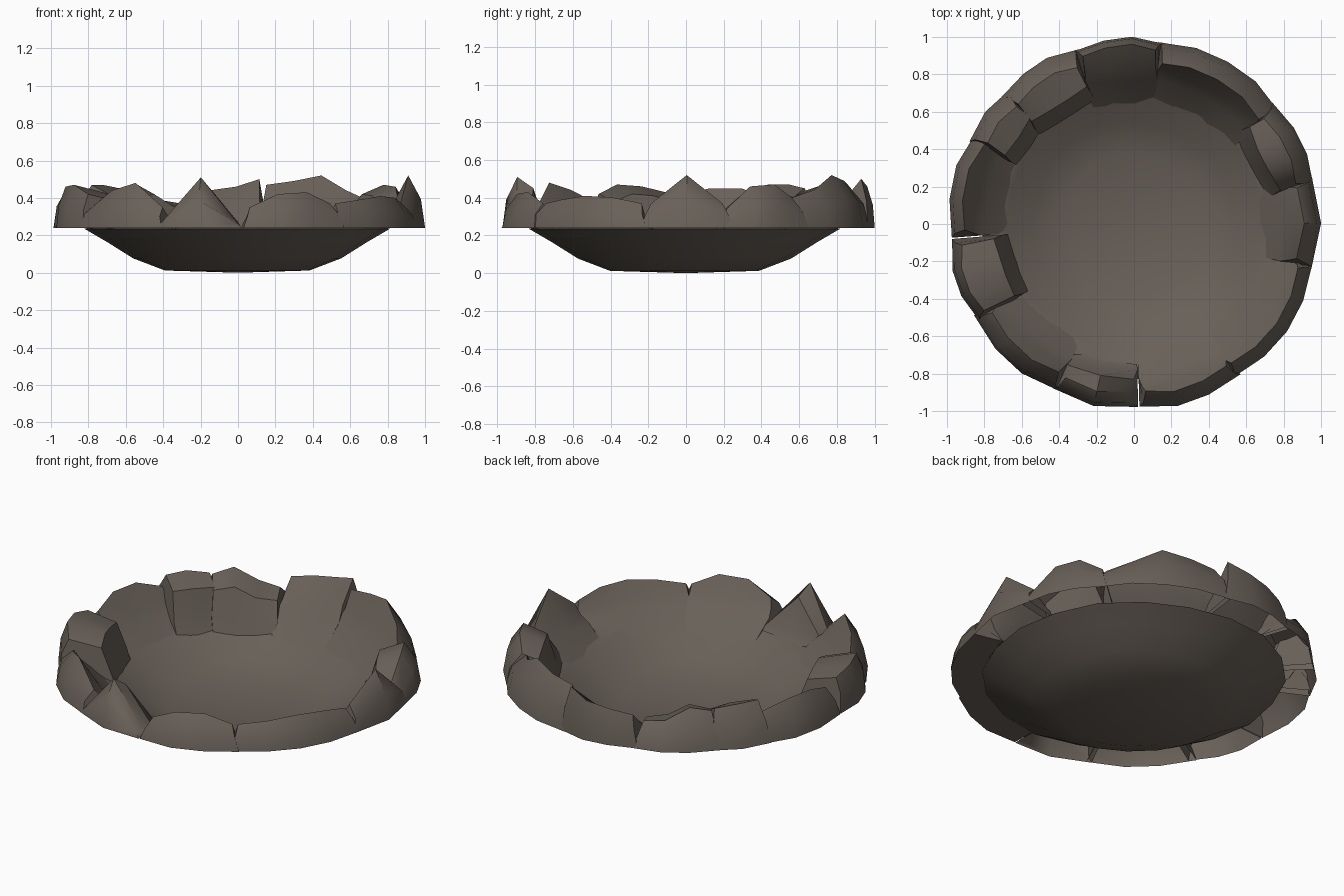
import bpy, bmesh, math, random

random.seed(4)
if "Cube" in bpy.data.objects:
    bpy.data.objects.remove(bpy.data.objects["Cube"])

# One weathered stone colour
stone = bpy.data.materials.new("brown_grey_stone")
stone.use_nodes = True
colour = (0.14, 0.117, 0.098, 1)
stone.diffuse_color = colour
stone.node_tree.nodes["Principled BSDF"].inputs["Base Color"].default_value = colour

RIM = 0.24


def finish(name, bm, angle):
    bmesh.ops.recalc_face_normals(bm, faces=bm.faces)
    mesh = bpy.data.meshes.new(name)
    bm.to_mesh(mesh)
    bm.free()
    mesh.materials.append(stone)
    obj = bpy.data.objects.new(name, mesh)
    bpy.context.collection.objects.link(obj)
    bpy.ops.object.select_all(action='DESELECT')
    obj.select_set(True)
    bpy.context.view_layer.objects.active = obj
    bpy.ops.object.shade_smooth_by_angle(angle=math.radians(angle))
    return obj


def polar(r, deg, z):
    a = math.radians(deg)
    return (r * math.cos(a), r * math.sin(a), z)


def bowl_z(r):
    return 0.07 + 0.66 * (r - 0.55)


# Shallow bowl: slightly uneven rings, outer skin and a close inner skin
def bowl():
    bm = bmesh.new()
    sides = 20
    rings = []
    profile = [(0.39, 0.012), (0.56, 0.077), (0.7, 0.165), (0.82, 0.235),
               (0.8, RIM), (0.69, 0.18), (0.55, 0.09), (0.38, 0.025)]
    wobble = [random.uniform(-0.015, 0.015) for i in range(sides)]
    for r, z in profile:
        rings.append([bm.verts.new(polar(r + wobble[i], 360 * i / sides, z)) for i in range(sides)])
    for a, b in zip(rings, rings[1:]):
        for i in range(sides):
            j = (i + 1) % sides
            bm.faces.new((a[i], a[j], b[j], b[i]))
    for ring, z in ((rings[0], 0), (rings[-1], 0.013)):
        centre = bm.verts.new((0, 0, z))
        for i in range(sides):
            bm.faces.new((ring[i], ring[(i + 1) % sides], centre))
    finish("bowl", bm, 60)


# Rim stone: cross-sections lofted along an arc; steep ones stand up from the
# bowl, the others slope into it; only some have a flat underside
def rim_stone(name, start, end, inner, inset, steep, underside, heights):
    shoulder, low, spread = (0.78, 0.05, 0.05) if steep else (0.52, 0.2, 0.15)
    bm = bmesh.new()
    sections = []
    last = len(heights) - 1
    for i, h in enumerate(heights):
        lean = 1 if i == 0 else -1 if i == last else 0
        deg = start + (end - start) * i / last
        base = deg - 1.3 * lean
        top = deg + lean
        outer = (0.98 if lean else 0.998) + random.uniform(-0.005, 0.005)
        inn = inner + (0.02 if lean else 0) + random.uniform(-0.01, 0.01)
        foot = inn - spread
        rise = h - RIM
        section = [(outer, base, RIM),
                   (outer - inset * 0.25, deg, RIM + rise * 0.55),
                   (outer - inset, top, h),
                   (inn + 0.03, deg, RIM + rise * shoulder),
                   (inn - 0.02, base, RIM + rise * low),
                   (foot, base, bowl_z(foot) + 0.015),
                   (0.81, base, RIM)]
        sections.append([bm.verts.new(polar(*point)) for point in section])
    for a, b in zip(sections, sections[1:]):
        for i in (0, 1, 2, 3, 4):
            bm.faces.new((a[i], a[i + 1], b[i + 1], b[i]))
        if underside:
            bm.faces.new((a[-1], a[0], b[0], b[-1]))
    bm.faces.new(sections[0])
    bm.faces.new(sections[-1])
    finish(name, bm, 42)


bowl()

# Name, arc start, arc end, inner radius, crest inset, steep, underside, crest heights
stones = [
    ("left_peak_stone", -13, 13.5, 0.8, 0.09, False, False, (0.37, 0.52, 0.37)),
    ("left_back_stone", 13, 40, 0.75, 0.09, True, False, (0.34, 0.46, 0.47, 0.4)),
    ("back_left_stone", 39, 81, 0.79, 0.11, False, False, (0.4, 0.44, 0.52, 0.49, 0.47)),
    ("back_stone", 82, 108, 0.79, 0.04, False, False, (0.5, 0.46, 0.44, 0.42)),
    ("back_right_stone", 109, 135, 0.73, 0.09, True, False, (0.37, 0.39, 0.47, 0.44)),
    ("right_back_stone", 134, 152, 0.74, 0.09, True, False, (0.45, 0.47, 0.47)),
    ("right_long_stone", 151, 183, 0.82, 0.07, False, False, (0.4, 0.45, 0.45, 0.4)),
    ("right_front_stone", 186, 211, 0.7, 0.05, True, False, (0.43, 0.46, 0.47, 0.42)),
    ("front_right_stone", 211, 244, 0.8, 0.09, False, False, (0.37, 0.44, 0.48, 0.35)),
    ("front_peak_stone", 245, 270, 0.79, 0.08, True, False, (0.3, 0.51, 0.28)),
    ("front_stone", 273, 304, 0.83, 0.08, False, True, (0.35, 0.42, 0.43, 0.37)),
    ("front_left_stone", 304, 346, 0.84, 0.07, False, True, (0.37, 0.39, 0.41, 0.4, 0.37)),
]
for entry in stones:
    rim_stone(*entry)
